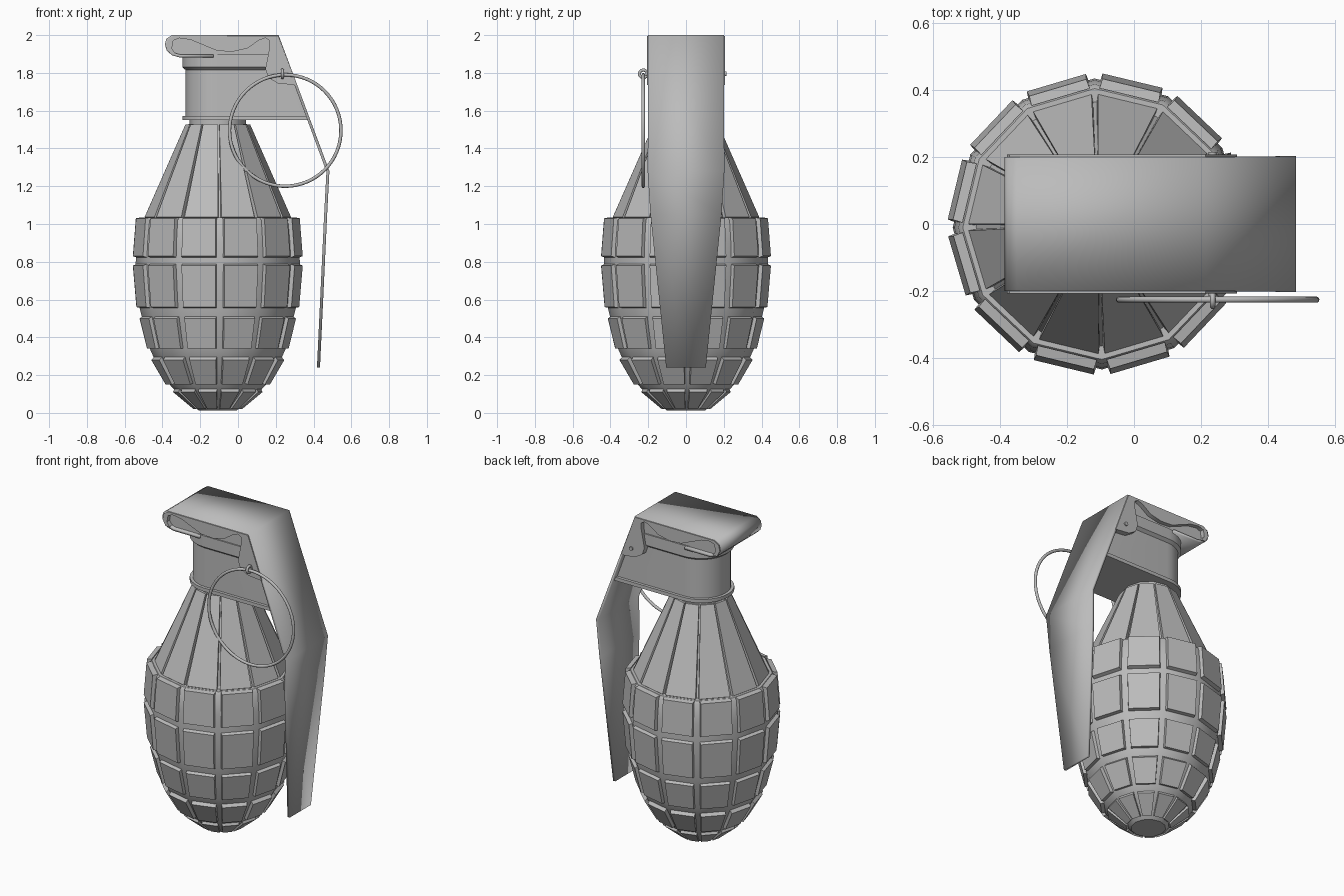
import bpy, bmesh, math
from math import cos, sin, pi, radians
from mathutils import Vector

cube = bpy.data.objects.get("Cube")
if cube:
    bpy.data.objects.remove(cube)

SIDES = 12
AXIS_X = -0.107
TURN = radians(1.5)

grey = bpy.data.materials.new("cast metal grey")
grey.use_nodes = True
GREY = (0.5, 0.5, 0.5, 1)
grey.diffuse_color = GREY
grey.node_tree.nodes["Principled BSDF"].inputs["Base Color"].default_value = GREY


def finish(obj, angle=30):
    """Give an object its material and smooth shading with sharp edges."""
    obj.data.materials.clear()
    obj.data.materials.append(grey)
    bpy.ops.object.select_all(action='DESELECT')
    obj.select_set(True)
    bpy.context.view_layer.objects.active = obj
    bpy.ops.object.shade_smooth_by_angle(angle=radians(angle))
    return obj


def from_bmesh(name, bm, angle=30, recalc=True):
    if recalc:
        bmesh.ops.recalc_face_normals(bm, faces=bm.faces)
    mesh = bpy.data.meshes.new(name)
    bm.to_mesh(mesh)
    bm.free()
    obj = bpy.data.objects.new(name, mesh)
    bpy.context.collection.objects.link(obj)
    return finish(obj, angle)


def loft(bm, loops, caps=True):
    """Skin a list of equally long closed point loops."""
    rings = [[bm.verts.new(p) for p in loop] for loop in loops]
    n = len(rings[0])
    for a, b in zip(rings, rings[1:]):
        for i in range(n):
            j = (i + 1) % n
            bm.faces.new((a[i], a[j], b[j], b[i]))
    if caps:
        bm.faces.new(rings[0])
        bm.faces.new(rings[-1])


def corner(k, r, z):
    a = TURN + 2 * pi * k / SIDES
    return Vector((AXIS_X + r * cos(a), r * sin(a), z))


def add_pad(bm, k, low, high, depth, gap):
    """Raised plate with sloped sides on one facet of the body."""
    low, high = Vector(low), Vector(high)
    along = (high - low).normalized()
    out = Vector((along.y, -along.x))

    def quad(lo, hi, t):
        pts = []
        for p, f in ((lo, t), (lo, 1 - t), (hi, 1 - t), (hi, t)):
            pts.append(corner(k, *p).lerp(corner(k + 1, *p), f))
        return pts

    spread = along * 0.008
    inner = quad(low - out * depth - spread, high - out * depth + spread, gap * 0.65)
    loft(bm, [inner, quad(low, high, gap)])


def plate_xz(bm, outline, y0, y1):
    loft(bm, [[(x, y, z) for x, z in outline] for y in (y0, y1)])


# Body core: twelve-sided lathe
profile = [(0.1, 0.012), (0.215, 0.105), (0.255, 0.15), (0.338, 0.29), (0.36, 0.34),
           (0.4, 0.5), (0.415, 0.56), (0.435, 0.79), (0.43, 0.9), (0.418, 1.02),
           (0.405, 1.035), (0.365, 1.035), (0.155, 1.53), (0.15, 1.53), (0.15, 1.56)]
bm = bmesh.new()
loft(bm, [[corner(k, r, z) for k in range(SIDES)] for r, z in profile])
from_bmesh("body_core", bm, 35)

# Raised blocks in five rows
rows = [((0.13, 0.02), (0.24, 0.11)), ((0.28, 0.15), (0.357, 0.28)),
        ((0.38, 0.34), (0.42, 0.5)), ((0.437, 0.56), (0.456, 0.78)),
        ((0.456, 0.83), (0.44, 1.03))]
bm = bmesh.new()
for low, high in rows:
    for k in range(SIDES):
        add_pad(bm, k, low, high, 0.03, 0.11)
from_bmesh("body_blocks", bm, 20)

# Long plates on the tapering shoulder
bm = bmesh.new()
for k in range(SIDES):
    add_pad(bm, k, (0.39, 1.037), (0.172, 1.528), 0.022, 0.05)
from_bmesh("shoulder_plates", bm, 20)


# Fuse head: round at one end, reaching the lever at the other
def lever_x(z):
    return 0.215 + 0.265 * (2 - z) / 0.72 - 0.012


def head_loop(z, r):
    arc = [(AXIS_X + r * cos(a), r * sin(a), z)
           for a in (pi / 2 + pi * i / 16 for i in range(17))]
    return arc + [(lever_x(z), -r, z), (lever_x(z), r, z)]


bm = bmesh.new()
loft(bm, [head_loop(z, r) for z, r in (
    (1.55, 0.188), (1.572, 0.188), (1.572, 0.17), (1.815, 0.17),
    (1.83, 0.188), (1.9, 0.188))])
from_bmesh("fuse_head", bm)

# Filler under the lever cap
bm = bmesh.new()
plate_xz(bm, [(-0.31, 1.89), (-0.375, 1.94), (-0.345, 1.99), (0.205, 1.99),
              (0.24, 1.89)], -0.18, 0.18)
from_bmesh("cap_filler", bm)

# Lever: curled strip bent over the head and down the side
path = [(-0.13, 1.882, 0.2), (-0.31, 1.882, 0.2), (-0.35, 1.893, 0.2),
        (-0.378, 1.92, 0.2), (-0.387, 1.95, 0.2), (-0.38, 1.98, 0.2),
        (-0.35, 2, 0.2), (0.215, 2, 0.2), (0.484, 1.28, 0.203),
        (0.472, 1.05, 0.188), (0.434, 0.24, 0.105)]
bm = bmesh.new()
pairs = [(bm.verts.new((x, -w, z)), bm.verts.new((x, w, z))) for x, z, w in path]
for (a, b), (c, d) in zip(pairs, pairs[1:]):
    bm.faces.new((a, c, d, b))
lever = from_bmesh("lever", bm, 35, recalc=False)
solid = lever.modifiers.new("thickness", 'SOLIDIFY')
solid.thickness = 0.016
solid.offset = -1

# Wavy side flanges with pin ears
flange = [(-0.38, 1.94), (-0.372, 1.975), (-0.34, 1.996), (0.213, 1.996), (0.308, 1.735),
          (0.21, 1.745), (0.16, 1.775), (0.145, 1.82), (0.168, 1.94), (0.168, 1.97),
          (0.145, 1.985), (0.11, 1.972), (0.05, 1.93), (-0.03, 1.912), (-0.11, 1.917),
          (-0.19, 1.95), (-0.25, 1.975), (-0.31, 1.984), (-0.342, 1.972),
          (-0.35, 1.93), (-0.33, 1.9), (-0.36, 1.902)]
for side, name in ((-1, "front_flange"), (1, "back_flange")):
    bm = bmesh.new()
    plate_xz(bm, flange, side * 0.17, side * 0.207)
    from_bmesh(name, bm)

# Safety pin, its eye and the pull ring
bpy.ops.mesh.primitive_cylinder_add(vertices=16, radius=0.012, depth=0.43,
                                    location=(0.235, 0, 1.795), rotation=(pi / 2, 0, 0))
pin = bpy.context.object
pin.name = "safety_pin"
finish(pin)
for name, spot, turn, big, small in (
        ("pin_eye", (0.235, -0.226, 1.795), (0, pi / 2, 0), 0.02, 0.008),
        ("pull_ring", (0.25, -0.226, 1.495), (pi / 2, 0, 0), 0.295, 0.009)):
    bpy.ops.mesh.primitive_torus_add(major_segments=64, minor_segments=12, major_radius=big,
                                     minor_radius=small, location=spot, rotation=turn)
    ring = bpy.context.object
    ring.name = name
    finish(ring, 60)
